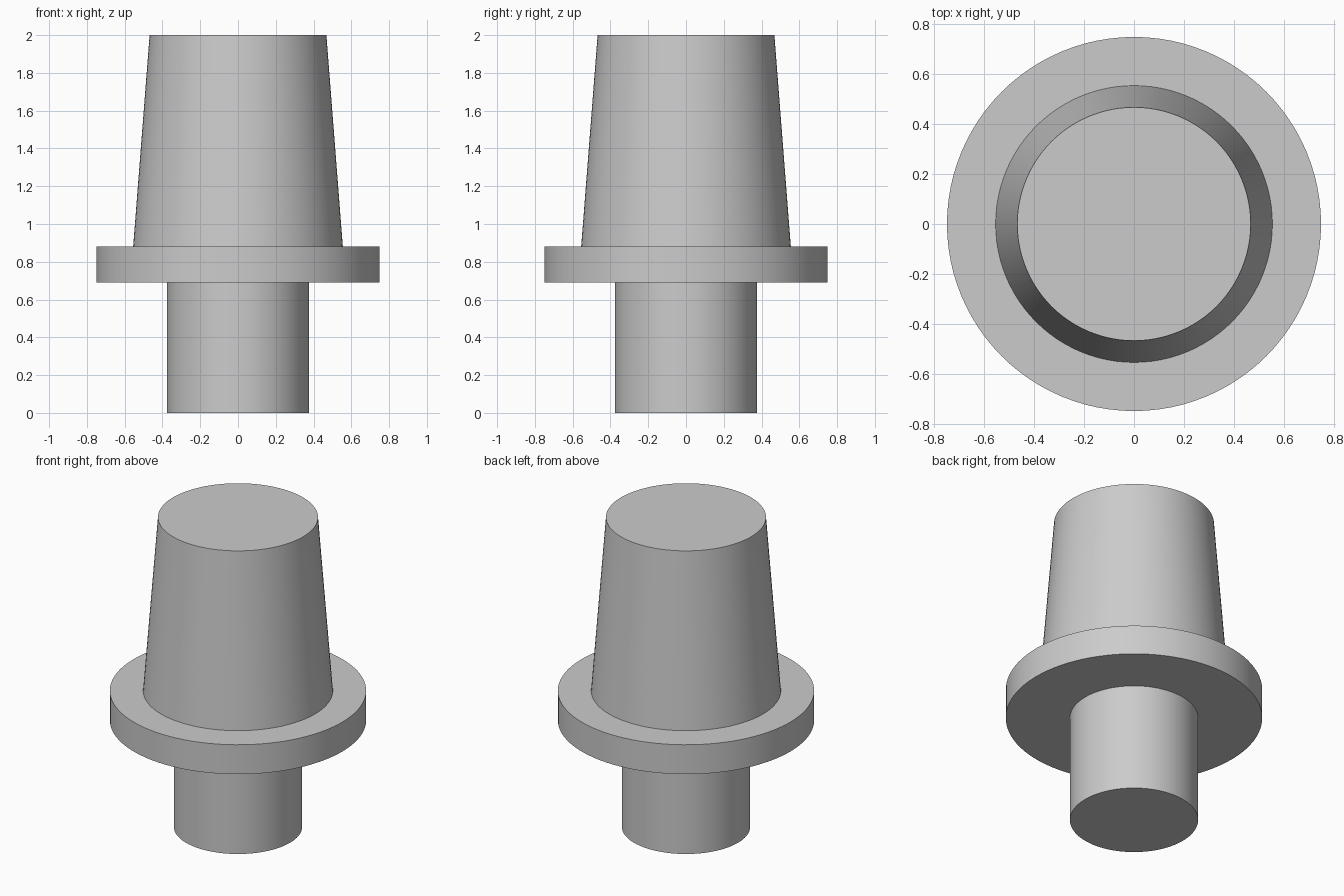
import bpy
import bmesh
import math

cube = bpy.data.objects.get("Cube")
if cube:
    bpy.data.objects.remove(cube, do_unlink=True)

grey = bpy.data.materials.new("plain_grey")
grey.use_nodes = True
color = (0.6, 0.6, 0.6, 1)
grey.diffuse_color = color
grey.node_tree.nodes["Principled BSDF"].inputs["Base Color"].default_value = color

SEGMENTS = 96


def lathe(name, profile):
    """Revolve (radius, height) points about z and cap both ends."""
    bm = bmesh.new()
    rings = [
        [bm.verts.new((r * math.cos(a), r * math.sin(a), z))
         for a in (math.tau * i / SEGMENTS for i in range(SEGMENTS))]
        for r, z in profile
    ]
    for low, high in zip(rings, rings[1:]):
        for i in range(SEGMENTS):
            j = (i + 1) % SEGMENTS
            bm.faces.new((low[i], low[j], high[j], high[i]))
    bm.faces.new(rings[0][::-1])
    bm.faces.new(rings[-1])
    mesh = bpy.data.meshes.new(name)
    bm.to_mesh(mesh)
    bm.free()
    mesh.materials.append(grey)
    obj = bpy.data.objects.new(name, mesh)
    bpy.context.collection.objects.link(obj)
    bpy.ops.object.select_all(action="DESELECT")
    obj.select_set(True)
    bpy.context.view_layer.objects.active = obj
    bpy.ops.object.shade_smooth_by_angle(angle=math.radians(30))
    return obj


# One solid: straight stem, wide flange, tapered plug
lathe("flanged_tapered_plug", [
    (0.375, 0), (0.375, 0.69),
    (0.75, 0.69), (0.75, 0.88),
    (0.555, 0.88), (0.468, 2),
])
